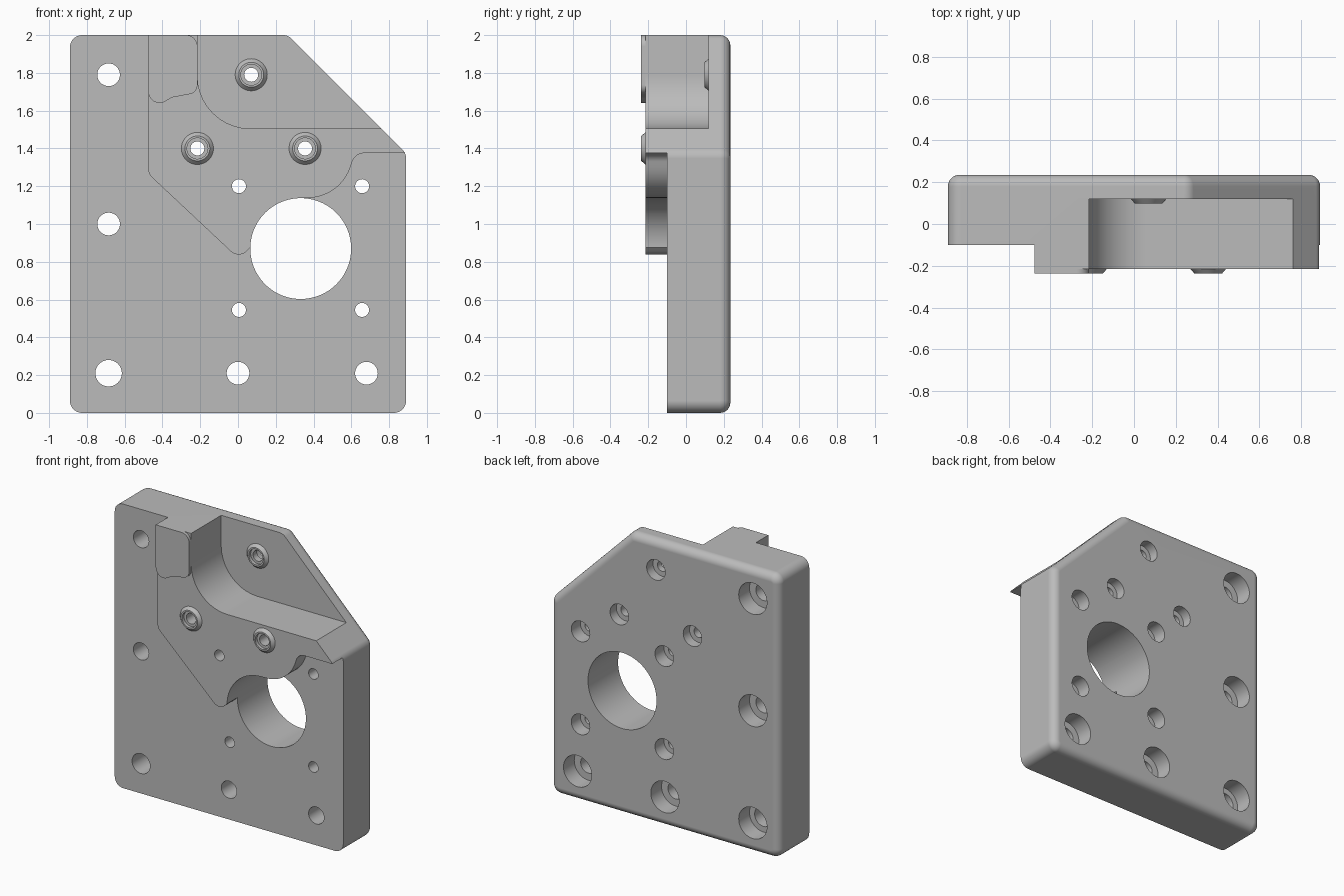
import bpy, bmesh, math
from mathutils import Vector

if "Cube" in bpy.data.objects:
    bpy.data.objects.remove(bpy.data.objects["Cube"], do_unlink=True)

FRONT, BACK = -0.215, 0.235    # thickness of the whole block
PLATE, POCKET = -0.10, 0.12    # front of the thin plate, pocket floor
STEPS = 10

metal = bpy.data.materials.new("machined grey")
metal.use_nodes = True
GREY = (0.5, 0.5, 0.5, 1)
metal.diffuse_color = GREY
metal.node_tree.nodes["Principled BSDF"].inputs["Base Color"].default_value = GREY


def rounded(points):
    """Polygon in x, z; a third number rounds that corner."""
    out = []
    for i, p in enumerate(points):
        c = Vector(p[:2])
        if len(p) < 3:
            out.append(c)
            continue
        a = (Vector(points[i - 1][:2]) - c).normalized()
        b = (Vector(points[(i + 1) % len(points)][:2]) - c).normalized()
        half = a.angle(b) / 2
        centre = c + (a + b).normalized() * (p[2] / math.sin(half))
        tangent = p[2] / math.tan(half)
        start, end = c + a * tangent - centre, c + b * tangent - centre
        sweep = math.pi - 2 * half
        for k in range(STEPS + 1):
            t = k / STEPS
            w0 = math.sin((1 - t) * sweep) / math.sin(sweep)
            w1 = math.sin(t * sweep) / math.sin(sweep)
            out.append(centre + start * w0 + end * w1)
    return out


def finish(name, bm):
    bmesh.ops.recalc_face_normals(bm, faces=bm.faces)
    mesh = bpy.data.meshes.new(name)
    bm.to_mesh(mesh)
    bm.free()
    mesh.materials.append(metal)
    obj = bpy.data.objects.new(name, mesh)
    bpy.context.collection.objects.link(obj)
    return obj


def prism(name, points, y0, y1, fillet=0):
    """Outline extruded from y0 to y1, with an optional fillet on the back."""
    bm = bmesh.new()
    face = bm.faces.new([bm.verts.new((p.x, y0, p.y)) for p in rounded(points)])
    geo = bmesh.ops.extrude_face_region(bm, geom=[face], use_keep_orig=True)["geom"]
    moved = [g for g in geo if isinstance(g, bmesh.types.BMVert)]
    bmesh.ops.translate(bm, verts=moved, vec=(0, y1 - y0, 0))
    if fillet:
        bmesh.ops.recalc_face_normals(bm, faces=bm.faces)
        rim = [e for e in bm.edges if all(v.co.y > y1 - 0.001 for v in e.verts)]
        bmesh.ops.bevel(bm, geom=rim, offset=fillet, segments=6, profile=0.5,
                        affect='EDGES')
    return finish(name, bm)


def lathe(bm, x, z, profile, loop=False, sides=48):
    """Turn (radius, y) pairs about a front-to-back axis."""
    rings = []
    for r, y in profile:
        angles = [2 * math.pi * k / sides for k in range(sides)]
        rings.append([bm.verts.new((x + r * math.cos(a), y, z + r * math.sin(a)))
                      for a in angles])
    pairs = list(zip(rings, rings[1:]))
    if loop:
        pairs.append((rings[-1], rings[0]))
    else:
        bm.faces.new(rings[0])
        bm.faces.new(rings[-1])
    for a, b in pairs:
        for k in range(sides):
            n = (k + 1) % sides
            bm.faces.new((a[k], a[n], b[n], b[k]))


def activate(obj):
    bpy.ops.object.select_all(action='DESELECT')
    obj.select_set(True)
    bpy.context.view_layer.objects.active = obj


def cut(body, cutter):
    cutter.hide_render = True
    mod = body.modifiers.new("cut", 'BOOLEAN')
    mod.operation, mod.solver, mod.object = 'DIFFERENCE', 'EXACT', cutter
    activate(body)
    bpy.ops.object.modifier_apply(modifier=mod.name)
    bpy.data.objects.remove(cutter, do_unlink=True)


def smooth(obj):
    activate(obj)
    bpy.ops.object.shade_smooth_by_angle(angle=math.radians(30))
    obj.modifiers.new("even shading", 'WEIGHTED_NORMAL').keep_sharp = True


# Full-thickness block with one corner cut off and a filleted back
R = 0.065
body = prism("mounting_plate", [
    (-0.89, 0, R), (0.89, 0, R), (0.89, 1.375, R), (0.265, 2, R), (-0.89, 2, R)],
    FRONT, BACK, 0.055)

# Lower the front around the raised web
cut(body, prism("front_step_cutter", [
    (-1, 2.1), (-0.475, 2.1), (-0.475, 1.265, 0.06), (0.005, 0.815, 0.06),
    (0.09, 0.9), (0.33, 1), (0.33, 1.138), (0.54, 1.138, 0.24),
    (0.62, 1.375, 0.065), (1, 1.375), (1, -0.1), (-1, -0.1)], -0.5, PLATE))

# Deep pocket in the upper corner
cut(body, prism("pocket_cutter", [
    (-0.215, 2.1), (-0.215, 1.505, 0.28), (1.1, 1.505), (1.1, 2.1)], -0.5, POCKET))

# Bore and stepped holes: x, z, front radius, back radius, step depth
collars = [(-0.215, 1.4, FRONT), (0.355, 1.4, FRONT), (0.07, 1.79, POCKET)]
holes = [(-0.685, 1.79, 0.06, 0.11, 0.12), (-0.685, 1, 0.06, 0.11, 0.12),
         (-0.685, 0.21, 0.07, 0.11, 0.12), (0, 0.21, 0.06, 0.11, 0.12),
         (0.68, 0.21, 0.06, 0.11, 0.12)]
holes += [(x, z, 0.037, 0.072, 0.1) for x in (0.005, 0.657) for z in (0.545, 1.2)]
holes += [(x, z, 0.037, 0.072, 0.07) for x, z, y in collars]
drill = bmesh.new()
lathe(drill, 0.332, 0.87, [(0.267, -0.5), (0.267, 0.5)], sides=80)
for x, z, small, large, depth in holes:
    step = BACK - depth
    lathe(drill, x, z, [(small, -0.5), (small, step), (large, step), (large, 0.5)])
cut(body, finish("hole_cutter", drill))
smooth(body)

# Thin pad at the top of the web
pad = prism("top_pad", [
    (-0.475, 2), (-0.475, 1.595, 0.06), (-0.35, 1.67, 0.06),
    (-0.215, 1.695, 0.05), (-0.215, 2, 0.06)], FRONT - 0.022, FRONT)
smooth(pad)

# Tapered collars around the three screw holes
for i, (x, z, y) in enumerate(collars):
    bm = bmesh.new()
    lathe(bm, x, z, [(0.085, y), (0.066, y - 0.022), (0.055, y - 0.022), (0.055, y)],
          loop=True)
    smooth(finish(f"screw_collar_{i + 1}", bm))
